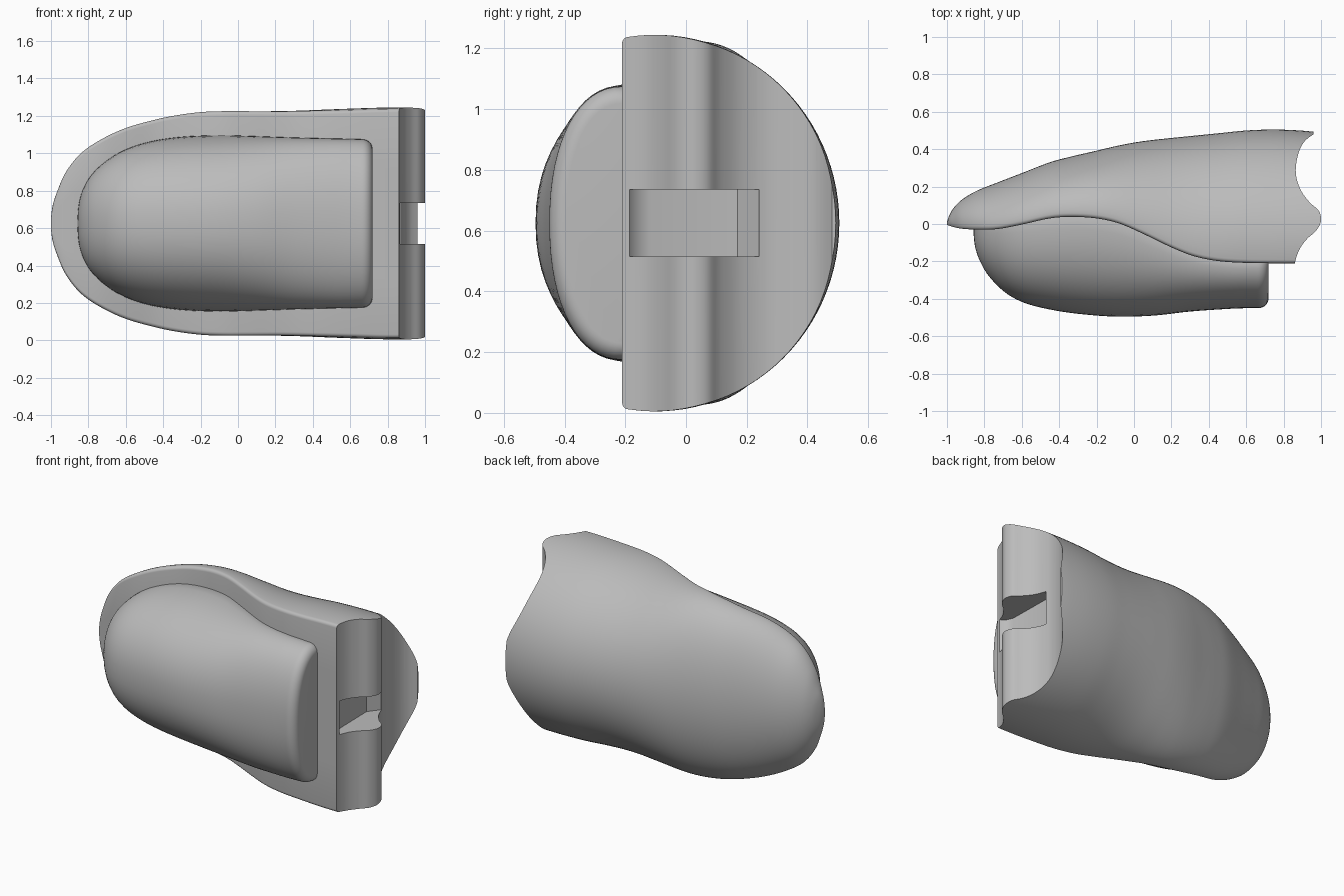
import bpy, bmesh
from math import sin, cos, pi, asin, radians

cube = bpy.data.objects.get("Cube")
if cube:
    bpy.data.objects.remove(cube)

MID = 0.625  # height of the long axis

grey = bpy.data.materials.new("plain grey")
grey.use_nodes = True
COLOR = (0.5, 0.5, 0.5, 1)
grey.diffuse_color = COLOR
grey.node_tree.nodes["Principled BSDF"].inputs["Base Color"].default_value = COLOR


def spline(rows, steps):
    """Smooth curve through rows of values."""
    out = []
    for i in range(len(rows) - 1):
        p = [rows[max(0, min(len(rows) - 1, i + k))] for k in (-1, 0, 1, 2)]
        for s in range(steps):
            t = s / steps
            out.append([b + t / 2 * (c - a + t * (2*a - 5*b + 4*c - d + t * (3*(b - c) + d - a)))
                        for a, b, c, d in zip(*p)])
    return out + [list(rows[-1])]


def make(name, bm):
    bmesh.ops.recalc_face_normals(bm, faces=bm.faces)
    me = bpy.data.meshes.new(name)
    bm.to_mesh(me)
    bm.free()
    me.materials.append(grey)
    ob = bpy.data.objects.new(name, me)
    bpy.context.collection.objects.link(ob)
    return ob


def loft(name, rings):
    bm = bmesh.new()
    loops = [[bm.verts.new(p) for p in ring] for ring in rings]
    for a, b in zip(loops, loops[1:]):
        for i in range(len(a)):
            j = (i + 1) % len(a)
            bm.faces.new((a[i], a[j], b[j], b[i]))
    bm.faces.new(loops[0])
    bm.faces.new(loops[-1])
    return make(name, bm)


def prism(name, outline, z0, z1):
    return loft(name, [[(x, y, z) for x, y in outline] for z in (z0, z1)])


def finish(ob):
    bpy.ops.object.select_all(action='DESELECT')
    ob.select_set(True)
    bpy.context.view_layer.objects.active = ob
    for m in list(ob.modifiers):
        bpy.ops.object.modifier_apply(modifier=m.name)
    bpy.ops.object.shade_smooth_by_angle(angle=radians(35))


def shell_ring(x, front, back, half, drop):
    """Flat front with rounded rims, elliptical back; drop = rim to widest line."""
    r = min(0.02, 0.3 * (back - front), 0.3 * half)
    c = front + max(drop, r)
    d = back - c
    a0 = -asin((c - front - r) / d)
    side = [(front, (half * cos(a0) - r) * k) for k in (0.5, 1)]
    for k in range(1, 4):
        a = k * pi / 8
        side.append((front + r * (1 - cos(a)), half * cos(a0) - r + r * sin(a)))
    n = 28
    for k in range(n):
        a = a0 + (pi / 2 - a0) * k / n
        side.append((c + d * sin(a), half * cos(a)))
    pts = [(front, 0)] + side + [(back, 0)] + [(y, -z) for y, z in reversed(side)]
    return [(x, y, MID + z) for y, z in pts]


# shell: x, front y, back y, half height, drop
shell_rows = [
    (-1, -.005, .01, .03, .005), (-.99, -.008, .04, .10, .01), (-.965, -.016, .085, .175, .02),
    (-.92, -.025, .13, .275, .02), (-.84, -.03, .178, .375, .02), (-.73, -.027, .222, .45, .02),
    (-.6, -.003, .272, .51, .02), (-.45, .03, .33, .553, .02), (-.33, .038, .362, .578, .02),
    (-.2, .03, .392, .595, .02), (-.08, .003, .42, .6, .02), (.05, -.053, .443, .6, .03),
    (.2, -.125, .46, .6, .05), (.32, -.172, .472, .603, .07), (.45, -.198, .485, .608, .09),
    (.6, -.208, .5, .614, .11), (.75, -.21, .505, .619, .11), (.9, -.21, .499, .62, .11),
    (1.03, -.21, .485, .618, .11)]
shell = loft("shell", [shell_ring(*r) for r in spline(shell_rows, 5)])

# hinge end: scooped outline with a rounded knuckle
scoop = spline([(.86, -.24), (.862, -.2), (.885, -.135), (.925, -.08), (.97, -.04), (.995, 0),
                (1, .035), (.985, .075), (.94, .115), (.895, .175), (.868, .25),
                (.867, .32), (.885, .395), (.915, .445), (.96, .48)], 5)
end_cutter = prism("end_cutter", scoop + [(.963, .6), (1.2, .6), (1.2, -.24)], -.2, 1.5)
slot_cutter = prism("slot_cutter", [(.87, -.19), (.835, -.165), (.815, -.12), (.81, .17),
                                    (.865, .24), (1.2, .24), (1.2, -.19)], .515, .735)
for cutter in (end_cutter, slot_cutter):
    cutter.hide_render = True
    m = shell.modifiers.new("cut", 'BOOLEAN')
    m.operation, m.solver, m.object = 'DIFFERENCE', 'EXACT', cutter
finish(shell)
for cutter in (end_cutter, slot_cutter):
    bpy.data.objects.remove(cutter)


def pad_ring(x, base, front, half):
    ring = []
    for k in range(64):
        a = 2 * pi * k / 64
        s, c = sin(a), cos(a)
        e = 2 / 2.2
        y = abs(s) ** e * ((front - base) if s > 0 else 0.04)
        ring.append((x, base + y, MID + half * abs(c) ** e * (1 if c > 0 else -1)))
    return ring


# finger pad: x, base y, front y, half height
pad_rows = [
    (-.858, -.02, -.05, .03), (-.85, -.02, -.12, .11), (-.825, -.02, -.195, .19),
    (-.775, -.015, -.28, .27), (-.69, -.005, -.365, .345), (-.59, .01, -.42, .4),
    (-.46, .03, -.455, .44), (-.3, .038, -.48, .463), (-.1, .01, -.495, .471),
    (.1, -.075, -.49, .466), (.3, -.165, -.468, .459), (.5, -.203, -.454, .454),
    (.6, -.208, -.45, .452), (.665, -.208, -.45, .45)]
pad_rings = spline(pad_rows, 5)
for k in range(1, 9):  # rounded rim at the square end
    a = k * pi / 16
    inset = .055 * (1 - cos(a))
    pad_rings.append((.665 + .055 * sin(a), -.208, -.45 + inset, .45 - inset))
pad = loft("finger_pad", [pad_ring(*r) for r in pad_rings])
finish(pad)
